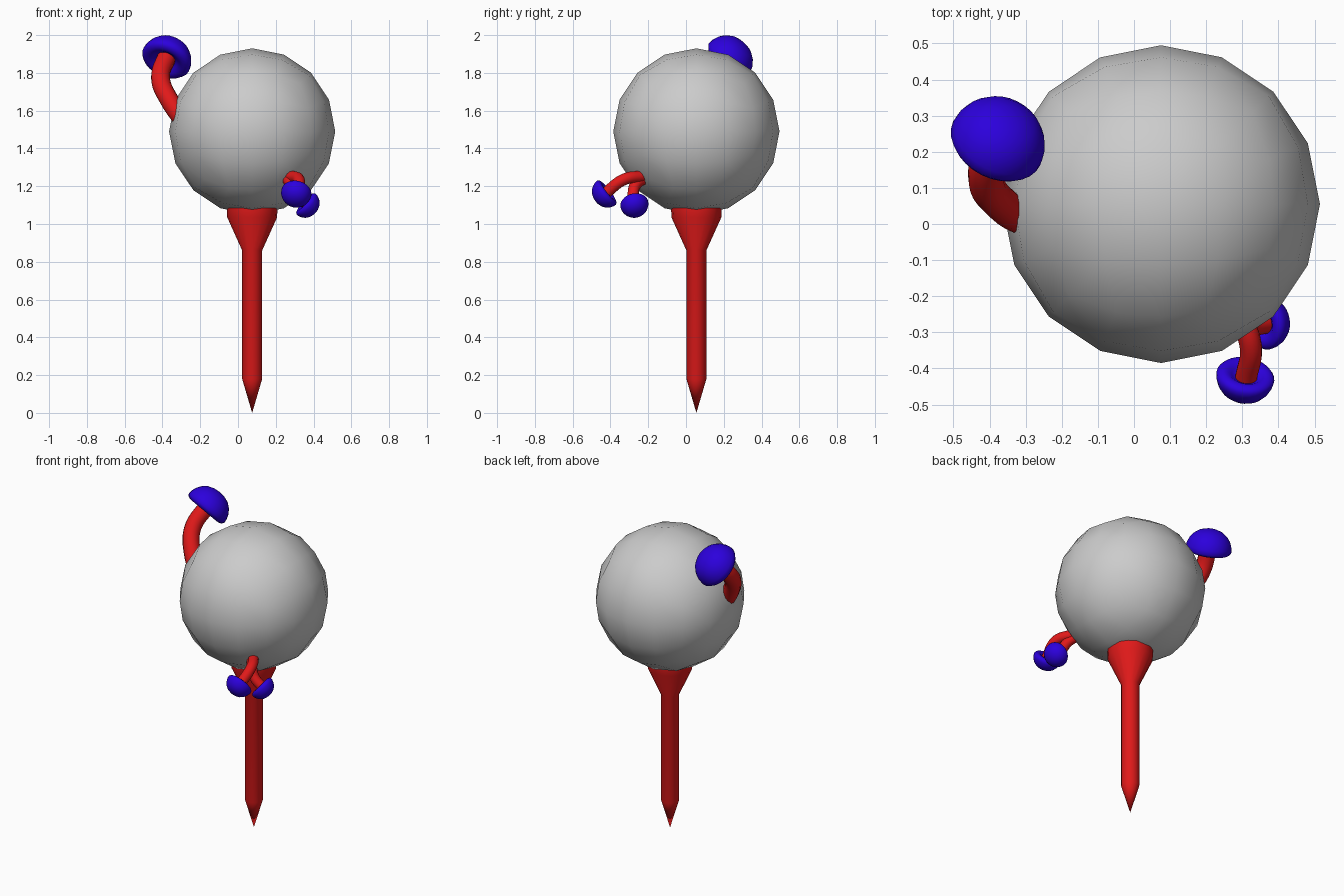
import bpy, bmesh, math
from mathutils import Vector

if "Cube" in bpy.data.objects:
    bpy.data.objects.remove(bpy.data.objects["Cube"])

CX, CY, CZ, R = 0.075, 0.055, 1.49, 0.44


def material(name, color):
    m = bpy.data.materials.new(name)
    m.diffuse_color = color
    m.use_nodes = True
    m.node_tree.nodes["Principled BSDF"].inputs["Base Color"].default_value = m.diffuse_color
    return m


RED = material("red", (0.75, 0.01, 0.01, 1))
BLUE = material("blue", (0.025, 0.0, 0.72, 1))


def finish(bm, name, mat=None, angle=40):
    bmesh.ops.recalc_face_normals(bm, faces=bm.faces)
    me = bpy.data.meshes.new(name)
    bm.to_mesh(me)
    bm.free()
    ob = bpy.data.objects.new(name, me)
    bpy.context.collection.objects.link(ob)
    if mat:
        me.materials.append(mat)
    bpy.ops.object.select_all(action='DESELECT')
    ob.select_set(True)
    bpy.context.view_layer.objects.active = ob
    bpy.ops.object.shade_smooth_by_angle(angle=math.radians(angle))
    return ob


def lathe(name, profile, segments, mat, angle=40):
    bm = bmesh.new()
    vs = [bm.verts.new((r, 0, z)) for r, z in profile]
    es = [bm.edges.new(p) for p in zip(vs, vs[1:])]
    bmesh.ops.spin(bm, geom=vs + es, axis=(0, 0, 1), cent=(0, 0, 0),
                   angle=2 * math.pi, steps=segments, use_duplicate=False)
    bmesh.ops.remove_doubles(bm, verts=bm.verts, dist=1e-4)
    return finish(bm, name, mat, angle)


def stem(name, points, radius):
    cu = bpy.data.curves.new(name, 'CURVE')
    cu.dimensions = '3D'
    cu.bevel_depth = radius
    cu.bevel_resolution = 4
    cu.use_fill_caps = True
    sp = cu.splines.new('BEZIER')
    sp.bezier_points.add(len(points) - 1)
    for bp, p in zip(sp.bezier_points, points):
        bp.co = p
        bp.handle_left_type = bp.handle_right_type = 'AUTO'
    cu.materials.append(RED)
    ob = bpy.data.objects.new(name, cu)
    bpy.context.collection.objects.link(ob)


def cap(name, center, axis, r):
    # rolled lip with hollow underside, then a dome
    prof = [(0, .2), (.3, .18), (.48, .06), (.62, -.04), (.78, -.06), (.92, -.01),
            (1, .1), (.98, .28), (.9, .5), (.76, .7), (.55, .87), (.28, .97), (0, 1)]
    ob = lathe(name, [(a * r, b * r) for a, b in prof], 28, BLUE, 80)
    ob.rotation_mode = 'QUATERNION'
    ob.rotation_quaternion = Vector((0, 0, 1)).rotation_difference(Vector(axis))
    ob.location = center


# ball: cube grid projected onto a sphere
bm = bmesh.new()
bmesh.ops.create_cube(bm, size=2)
bmesh.ops.subdivide_edges(bm, edges=bm.edges[:], cuts=3, use_grid_fill=True)
for v in bm.verts:
    v.co = Vector([math.tan(c * math.pi / 4) for c in v.co]).normalized() * R
ball = finish(bm, "ball", None, 60)
ball.location = (CX, CY, CZ)

# tee with pointed tip and cupped head
tee = lathe("tee", [(0, 0), (.053, .18), (.053, .86), (.132, 1.035), (.134, 1.085),
                    (.115, 1.085), (0, 1.055)], 16, RED, 30)
tee.location = (CX, CY, 0)

# large mushroom on the upper left
stem("large_stem", [(-.26, 0, 1.51), (-.36, .05, 1.65), (-.41, .125, 1.77),
                    (-.375, .235, 1.89)], .05)
cap("large_cap", (-.385, .215, 1.86), (.34, .63, .70), .135)

# pair of small mushrooms on the lower right
stem("small_front_stem", [(.235, -.19, 1.25), (.285, -.25, 1.25), (.322, -.33, 1.235),
                          (.31, -.43, 1.16)], .031)
cap("small_front_cap", (.31, -.415, 1.17), (-.15, -.78, -.6), .081)
stem("small_side_stem", [(.245, -.20, 1.25), (.285, -.265, 1.21), (.315, -.28, 1.155),
                         (.37, -.273, 1.10)], .03)
cap("small_side_cap", (.355, -.275, 1.11), (.74, .15, -.65), .075)
